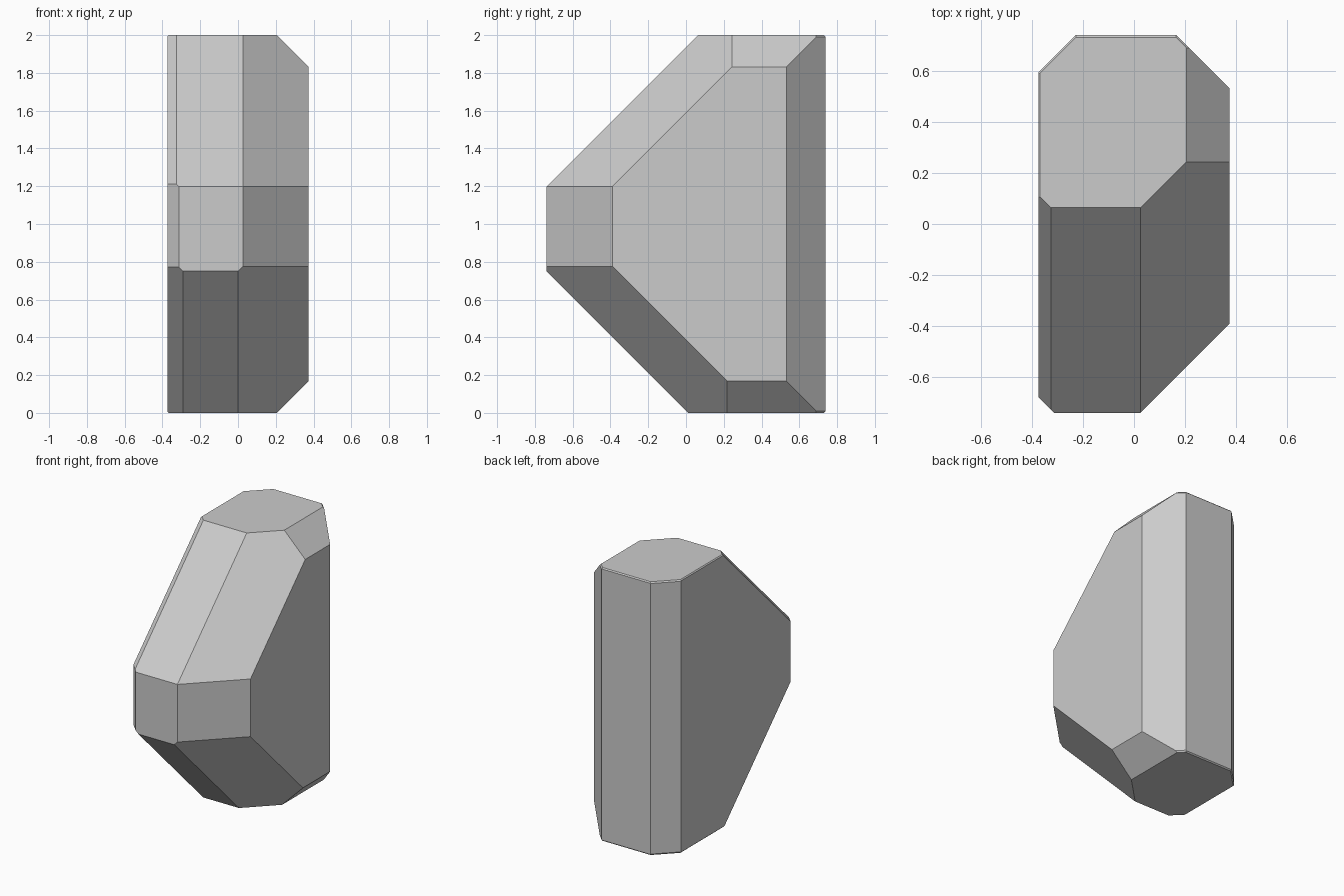
import bpy
import bmesh
from mathutils import Vector

if "Cube" in bpy.data.objects:
    bpy.data.objects.remove(bpy.data.objects["Cube"], do_unlink=True)

# Plain stone grey
grey = bpy.data.materials.new("stone_grey")
grey.use_nodes = True
colour = (0.6, 0.6, 0.6, 1)
grey.diffuse_color = colour
grey.node_tree.nodes["Principled BSDF"].inputs["Base Color"].default_value = colour

# Block that the facets are cut from
HALF_X, HALF_Y, HEIGHT = 0.374, 0.738, 2.0
bm = bmesh.new()
bmesh.ops.create_cube(bm, size=1)
for v in bm.verts:
    v.co = Vector((v.co.x * 2 * HALF_X, v.co.y * 2 * HALF_Y, (v.co.z + 0.5) * HEIGHT))


def cut(normal, limit):
    """Keep the side where normal . point <= limit and cap the cut."""
    n = Vector(normal)
    bmesh.ops.bisect_plane(bm, geom=bm.verts[:] + bm.edges[:] + bm.faces[:], dist=1e-5,
                           plane_co=n * (limit / n.length_squared), plane_no=n,
                           clear_outer=True)
    bmesh.ops.holes_fill(bm, edges=[e for e in bm.edges if e.is_boundary], sides=0)


# Large front slopes
cut((0, -1, 1), 1.936)
cut((0, -1, -1), -0.012)
# Broad facets on the left flank
cut((1, -1, 0), 0.764)
cut((1, 1, 0), 0.905)
cut((1, 0, 1), 2.205)
cut((1, 0, -1), 0.205)
cut((1, -1, 1), 1.962)
cut((1, -1, -1), -0.012)
# Narrow facets on the right flank
cut((-1, -1, 0), 1.05)
cut((-1, 1, 0), 0.966)
cut((-1, -1, 1), 2.261)
cut((-1, -1, -1), 0.278)
# Slim bevels round the top and bottom rims
for z, trim in ((1, HEIGHT), (-1, 0)):
    cut((0, 1, z), trim + 0.73)
    cut((-1, 0, z), trim + 0.367)
    cut((1, 1, z), trim + 0.894)
    cut((-1, 1, z), trim + 0.956)

bmesh.ops.recalc_face_normals(bm, faces=bm.faces)
mesh = bpy.data.meshes.new("faceted_stone")
bm.to_mesh(mesh)
bm.free()
mesh.materials.append(grey)
stone = bpy.data.objects.new("faceted_stone", mesh)
bpy.context.scene.collection.objects.link(stone)
